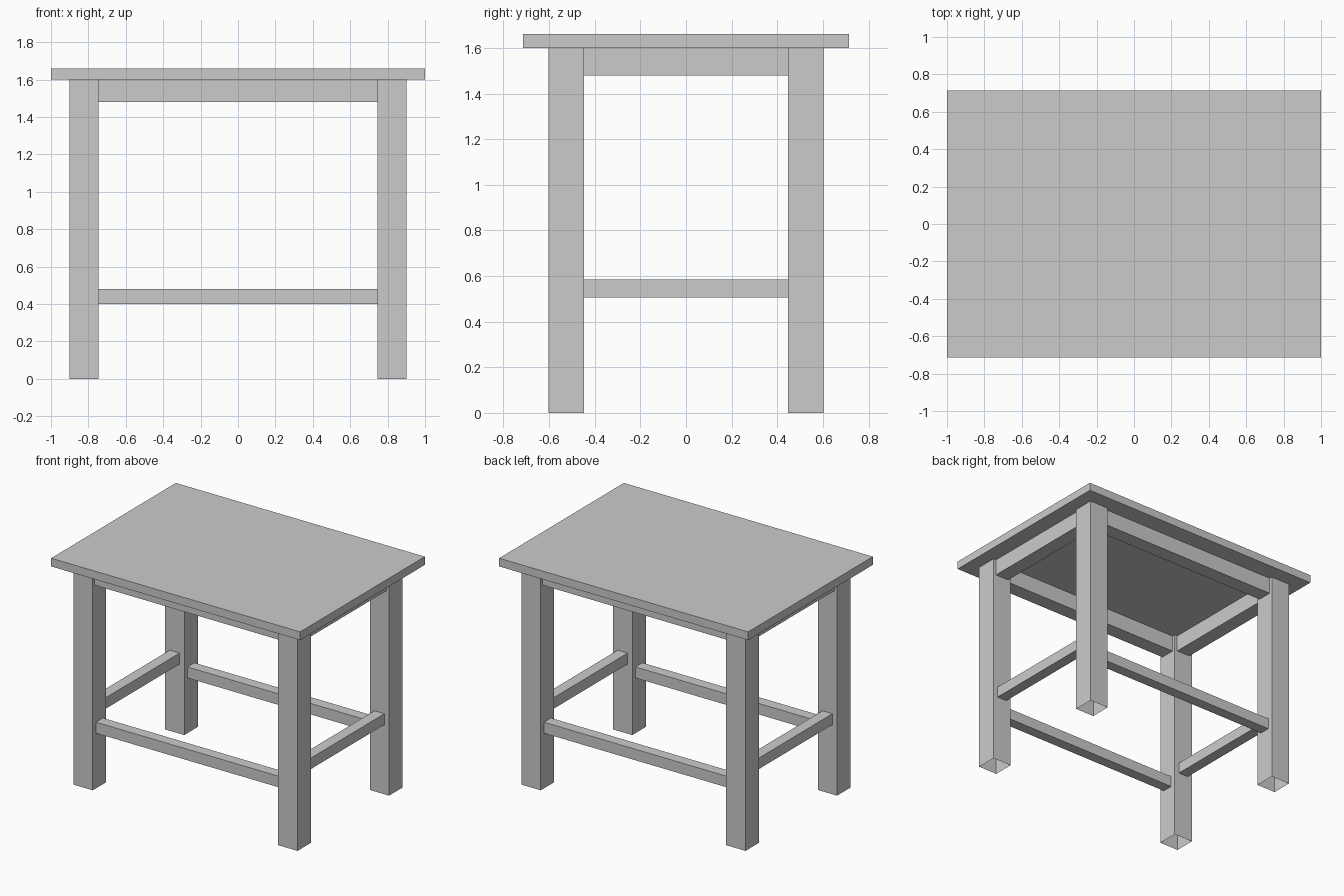
import bpy
import bmesh

if "Cube" in bpy.data.objects:
    bpy.data.objects.remove(bpy.data.objects["Cube"])


def box(name, lo, hi, open_bottom=False):
    """Axis-aligned box between two corners, optionally without its underside."""
    bm = bmesh.new()
    bmesh.ops.create_cube(bm, size=1)
    for v in bm.verts:
        v.co = [(a + b) / 2 + c * (b - a) for a, b, c in zip(lo, hi, v.co)]
    if open_bottom:
        bm.normal_update()
        under = [f for f in bm.faces if f.normal.z < -0.5]
        bmesh.ops.delete(bm, geom=under, context='FACES_ONLY')
    mesh = bpy.data.meshes.new(name)
    bm.to_mesh(mesh)
    bm.free()
    obj = bpy.data.objects.new(name, mesh)
    bpy.context.collection.objects.link(obj)
    return obj


LEG_X, LEG_Y, LEG = 0.8225, 0.525, 0.155   # leg centres and width
INNER_X, INNER_Y = LEG_X - LEG / 2, LEG_Y - LEG / 2
LEG_TOP = 1.60

# Table top
box("table_top", (-1, -0.715, LEG_TOP), (1, 0.715, 1.66))

# Four legs, hollow at the foot
for sx, x_name in ((-1, "left"), (1, "right")):
    for sy, y_name in ((-1, "front"), (1, "back")):
        x, y, h = sx * LEG_X, sy * LEG_Y, LEG / 2
        box(f"{y_name}_{x_name}_leg", (x - h, y - h, 0),
            (x + h, y + h, LEG_TOP), open_bottom=True)

# Rails between the legs: part, half thickness, long-side heights, short-side heights
rails = (
    ("apron", 0.055, (1.48, LEG_TOP), (1.48, LEG_TOP)),
    ("stretcher", 0.04, (0.40, 0.48), (0.505, 0.585)),
)
for part, t, (z0, z1), (s0, s1) in rails:
    for s, name in ((-1, "front"), (1, "back")):
        y = s * LEG_Y
        box(f"{name}_{part}", (-INNER_X, y - t, z0), (INNER_X, y + t, z1))
    for s, name in ((-1, "left"), (1, "right")):
        x = s * LEG_X
        box(f"{name}_{part}", (x - t, -INNER_Y, s0), (x + t, INNER_Y, s1))
